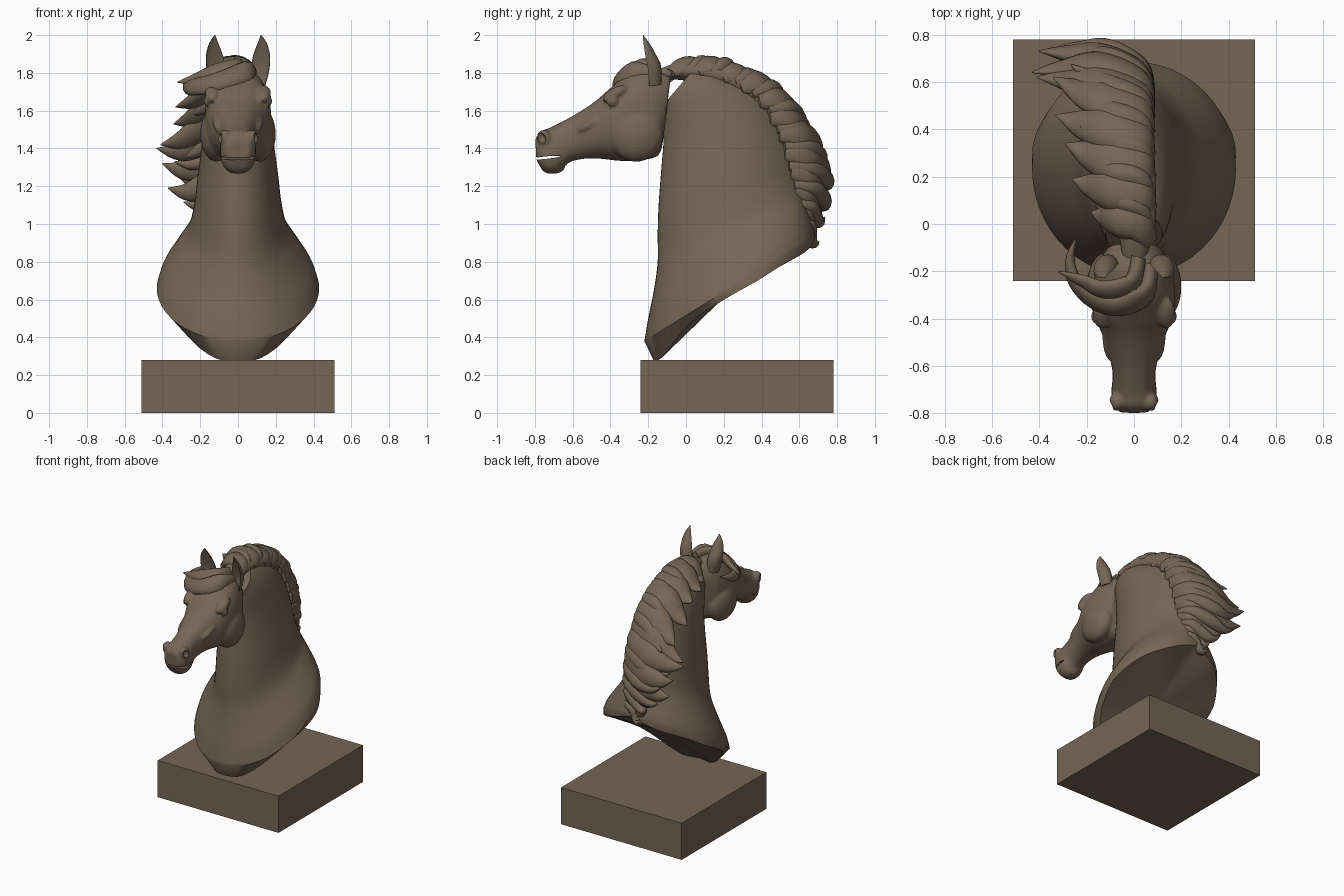
import bpy, bmesh, math
from mathutils import Vector, Matrix

if "Cube" in bpy.data.objects:
    bpy.data.objects.remove(bpy.data.objects["Cube"])

stone = bpy.data.materials.new("warm brown stone")
stone.diffuse_color = (0.178, 0.133, 0.094, 1)
stone.use_nodes = True
stone.node_tree.nodes["Principled BSDF"].inputs["Base Color"].default_value = stone.diffuse_color


def spline(rows, u):
    """Catmull-Rom value at u in 0..len-1 through rows of numbers."""
    i = min(int(u), len(rows) - 2)
    f = u - i
    a, b, c, d = (rows[max(0, min(len(rows) - 1, i + k))] for k in (-1, 0, 1, 2))
    return [0.5 * (2*q + (r - p)*f + (2*p - 5*q + 4*r - s)*f*f + (3*q - p - 3*r + s)*f**3)
            for p, q, r, s in zip(a, b, c, d)]


def finish(name, bm, angle=50):
    bmesh.ops.recalc_face_normals(bm, faces=bm.faces)
    me = bpy.data.meshes.new(name)
    bm.to_mesh(me)
    bm.free()
    me.materials.append(stone)
    if angle:
        me.shade_smooth()
        me.set_sharp_from_angle(angle=math.radians(angle))
    ob = bpy.data.objects.new(name, me)
    bpy.context.collection.objects.link(ob)
    return ob


def loft(name, rings, start=None, angle=50):
    """Skin closed rings; both ends are fanned to a centre point."""
    bm = bmesh.new()
    loops = [[bm.verts.new(p) for p in r] for r in rings]
    n = len(loops[0])
    for a, b in zip(loops, loops[1:]):
        for i in range(n):
            bm.faces.new((a[i], a[(i+1) % n], b[(i+1) % n], b[i]))
    end = sum((Vector(p) for p in rings[-1]), Vector()) / n
    start = start or sum((Vector(p) for p in rings[0]), Vector()) / n
    for loop, centre in ((loops[0], start), (loops[-1], end)):
        c = bm.verts.new(centre)
        for i in range(n):
            bm.faces.new((loop[i], loop[(i+1) % n], c))
    return finish(name, bm, angle)


def power(v, e):
    return math.copysign(abs(v) ** e, v)


def section(row, n, e=1.0):
    """Oval between two points of the mid-plane: y1 z1 y2 z2 half-width back-taper."""
    y1, z1, y2, z2, w, taper = row
    pts = []
    for k in range(n):
        t = 2 * math.pi * k / n
        c, s = power(math.cos(t), e), math.sin(t)
        x = w * power(s, e if c > 0 else e * taper)
        pts.append(Vector((x, (y1+y2)/2 + (y1-y2)/2*c, (z1+z2)/2 + (z1-z2)/2*c)))
    return pts


def sweep(name, path, sizes, side, dent=1.0, n=14, steps=24):
    """Flattened tapering tube; sizes are (half-width, half-thickness) rows."""
    rings = []
    for k in range(steps + 1):
        f = k / steps
        at = lambda g: Vector(spline(path, g * (len(path) - 1)))
        tan = (at(min(1, f + .01)) - at(max(0, f - .01))).normalized()
        w = (side - tan * side.dot(tan)).normalized()
        nrm = tan.cross(w)
        a, b = spline(sizes, f * (len(sizes) - 1))
        ring = []
        for j in range(n):
            c, s = math.cos(2*math.pi*j/n), math.sin(2*math.pi*j/n)
            ring.append(at(f) + w*c*max(a, .002) + nrm*max(b, .002)*(s*dent if s < 0 else s))
        rings.append(ring)
    return loft(name, rings)


def ball(name, loc, size, rx=0):
    bm = bmesh.new()
    m = Matrix.Translation(loc) @ Matrix.Rotation(rx, 4, 'X') @ Matrix.Diagonal((*size, 1))
    bmesh.ops.create_uvsphere(bm, u_segments=28, v_segments=18, radius=1, matrix=m)
    return finish(name, bm)


# Square plinth
bm = bmesh.new()
bmesh.ops.create_cube(bm, size=1, matrix=Matrix.Translation((0, .27, .14))
                      @ Matrix.Diagonal((1.02, 1.02, .28, 1)))
finish("plinth", bm, 0)

# Chest and neck: sloping cut rim, then ovals rising to the poll
N = 52
rim = [(0, -.17, .275), (.06, -.16, .275), (.12, -.13, .29), (.20, -.09, .34), (.28, -.03, .42),
       (.355, .06, .51), (.405, .17, .58), (.43, .28, .645), (.415, .38, .70), (.36, .48, .765),
       (.29, .56, .81), (.20, .63, .85), (.10, .667, .89), (0, .68, .92)]
half = [Vector(spline(rim, k / 2)) for k in range(N // 2 + 1)]
rim_ring = half + [Vector((-p.x, p.y, p.z)) for p in half[-2:0:-1]]
neck = [(-.22, .38, .685, .94, .43, 1), (-.20, .50, .67, 1.0, .40, 1.05),
        (-.17, .65, .65, 1.08, .33, 1.15), (-.15, .80, .63, 1.16, .26, 1.3),
        (-.15, .95, .60, 1.27, .23, 1.4), (-.145, 1.10, .57, 1.38, .215, 1.4),
        (-.13, 1.30, .50, 1.55, .19, 1.4), (-.12, 1.42, .38, 1.70, .17, 1.3),
        (-.12, 1.52, .20, 1.80, .15, 1.2), (-.13, 1.62, .05, 1.83, .12, 1)]
rings = [rim_ring] + [section(spline(neck, k / 4), N) for k in range(4 * len(neck) - 3)]
loft("chest_and_neck", rings, Vector((0, .2, .61)), 40)

# Head: ovals from the poll to the muzzle
skull = [(-.08, 1.79, -.12, 1.45, .11, 1), (-.19, 1.83, -.15, 1.36, .155, 1),
         (-.30, 1.80, -.27, 1.335, .175, 1), (-.40, 1.72, -.36, 1.335, .168, 1.1),
         (-.48, 1.65, -.45, 1.345, .135, 1.2), (-.57, 1.59, -.54, 1.345, .105, 1.1),
         (-.65, 1.545, -.62, 1.325, .09, 1), (-.72, 1.51, -.68, 1.27, .095, 1),
         (-.77, 1.49, -.75, 1.275, .088, 1), (-.798, 1.45, -.792, 1.34, .06, 1)]
head = loft("head", [section(spline(skull, k / 4), 40, .85) for k in range(4 * len(skull) - 3)])
bits = []
for s in (-1, 1):
    bits += [ball("cheek", (s*.115, -.265, 1.475), (.085, .145, .145)),
             ball("brow", (s*.135, -.375, 1.69), (.04, .075, .032), .5),
             ball("eye", (s*.163, -.39, 1.65), (.018, .032, .026), .4),
             ball("cheekbone", (s*.10, -.46, 1.55), (.035, .13, .03), .45),
             ball("nostril_rim", (s*.07, -.75, 1.455), (.035, .04, .045), .4)]
bits.append(ball("chin", (0, -.695, 1.305), (.062, .055, .038)))
bpy.ops.object.select_all(action='DESELECT')
for ob in bits + [head]:
    ob.select_set(True)
bpy.context.view_layer.objects.active = head
bpy.ops.object.join()
mod = head.modifiers.new("fuse", 'REMESH')
mod.mode, mod.voxel_size, mod.use_smooth_shade = 'VOXEL', .009, True
mod = head.modifiers.new("soften", 'SMOOTH')
mod.factor, mod.iterations = .5, 5

# Nostrils and mouth slit cut out of the muzzle
cutters = [ball("nostril_cutter", (s*.098, -.765, 1.455), (.022, .022, .028), .4) for s in (-1, 1)]
cutters.append(ball("mouth_cutter", (0, -.735, 1.352), (.15, .085, .008), .1))
for c in cutters:
    c.hide_render = True
    c.hide_viewport = True
    mod = head.modifiers.new("cut", 'BOOLEAN')
    mod.operation, mod.object = 'DIFFERENCE', c

# Ears, hollow at the front
for s, side_name in ((-1, "left"), (1, "right")):
    sweep(side_name + "_ear", [(s*.10, -.18, 1.74), (s*.115, -.185, 1.82), (s*.125, -.20, 1.89),
                               (s*.128, -.215, 1.95), (s*.122, -.228, 2.0)],
          [(.045, .05), (.05, .055), (.046, .04), (.028, .022), (.002, .002)],
          Vector((1, -.35*s, 0)), dent=-.25, n=20)

# Mane: a core along the crest
sweep("mane_core", [(0, -.14, 1.79), (.01, .0, 1.81), (.0, .2, 1.78), (-.02, .37, 1.69),
                    (-.04, .49, 1.54), (-.06, .56, 1.38), (-.06, .61, 1.18), (-.03, .64, 1.0)],
      [(.05, .03), (.08, .05), (.09, .06), (.10, .08), (.10, .08), (.10, .08), (.09, .07), (.04, .04)],
      Vector((1, 0, 0)))

# Locks: root y z, crown y z, tip x y z, half-width
locks = [(-.08, 1.80, .02, 1.83, -.18, .05, 1.75, .075), (.05, 1.81, .14, 1.83, -.26, .19, 1.75, .085),
         (.18, 1.78, .27, 1.79, -.29, .34, 1.73, .09), (.28, 1.73, .40, 1.74, -.33, .46, 1.61, .095),
         (.38, 1.66, .52, 1.64, -.34, .62, 1.52, .095), (.44, 1.57, .60, 1.53, -.41, .62, 1.41, .095),
         (.49, 1.48, .67, 1.43, -.43, .64, 1.39, .09), (.52, 1.38, .71, 1.31, -.40, .73, 1.31, .09),
         (.55, 1.28, .70, 1.21, -.37, .73, 1.18, .085), (.57, 1.18, .66, 1.11, -.23, .72, 1.10, .075),
         (.59, 1.08, .63, 1.01, -.12, .69, .97, .06)]
for i, (ry, rz, py, pz, tx, ty, tz, w) in enumerate(locks):
    a, b = locks[max(0, i - 1)], locks[min(len(locks) - 1, i + 1)]
    along = Vector((0, b[0] - a[0], b[1] - a[1])).normalized()
    # each lock has a long point and a shorter one beside it
    for k, (reach, width, shift) in enumerate(((1, 1, 0), (.78, .6, .075))):
        o = along * shift
        path = [(.07, ry + o.y, rz + o.z), (.02, (ry+py)/2 + .02 + o.y, (rz+pz)/2 + .02 + o.z),
                (tx*.35*reach, py + o.y, pz + o.z),
                (tx*.72*reach, (py+ty)/2 + o.y, (pz+tz)/2 - .025 + o.z),
                (tx*reach, ty + o.y, tz + .01 + o.z)]
        w2 = w * width
        sweep(f"mane_lock_{i+1}_{k+1}", path, [(w2*.5, .02), (w2*.9, .045), (w2, .05),
                                               (w2*.6, .032), (.003, .003)], along)

# Forelock swept across the brow, with a short second strand
sweep("forelock", [(.07, -.17, 1.79), (.05, -.29, 1.80), (-.06, -.345, 1.765), (-.17, -.32, 1.735),
                   (-.25, -.24, 1.725), (-.27, -.15, 1.74), (-.245, -.06, 1.77)],
      [(.04, .03), (.065, .035), (.06, .035), (.055, .03), (.045, .028), (.03, .02), (.003, .003)],
      Vector((0, .55, .8)))
sweep("forelock_strand", [(.02, -.14, 1.82), (-.01, -.25, 1.82), (-.12, -.28, 1.80),
                          (-.22, -.24, 1.77), (-.32, -.20, 1.75)],
      [(.04, .03), (.06, .035), (.055, .03), (.035, .022), (.003, .003)], Vector((0, .6, .8)))
